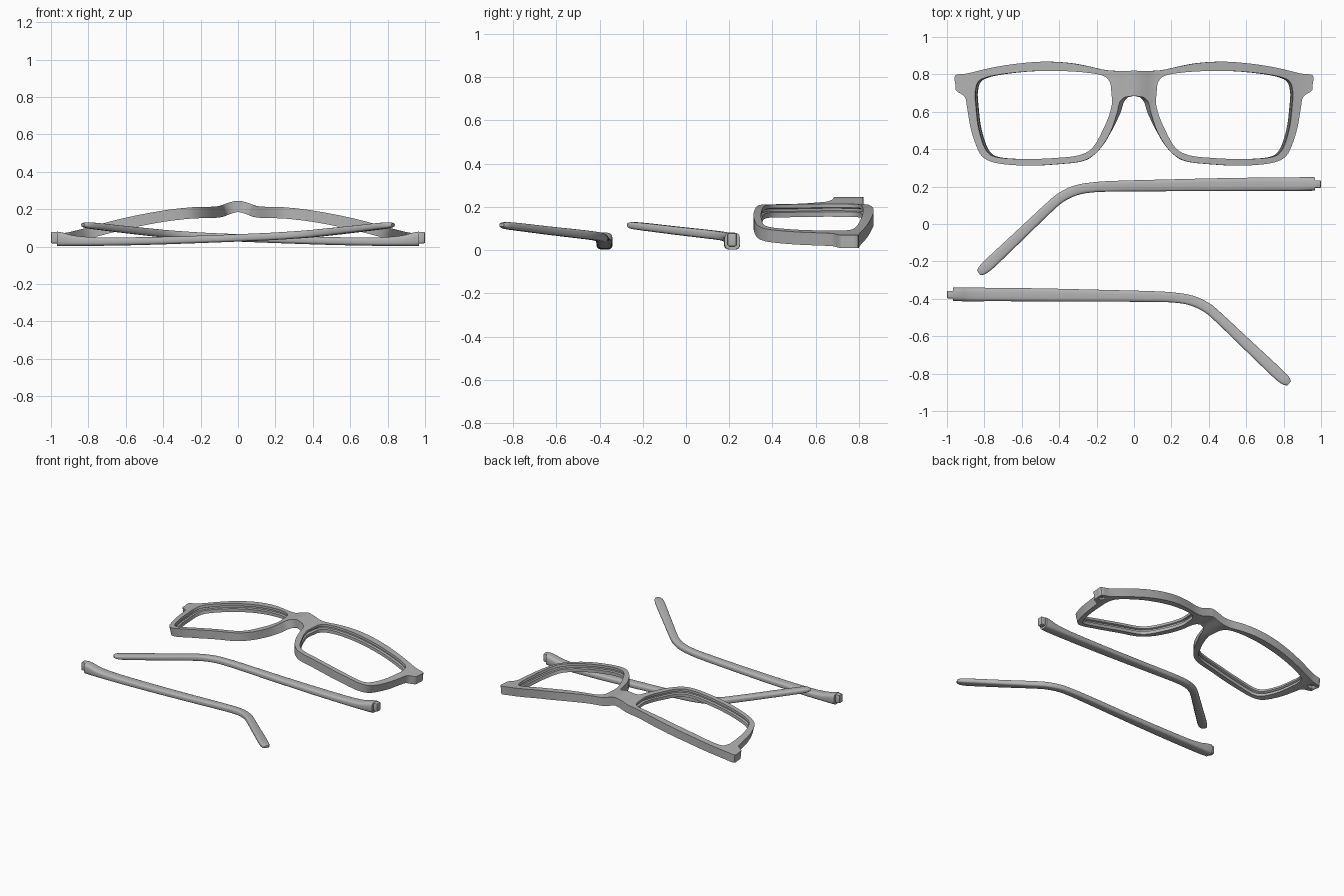
import bpy, bmesh, math
from mathutils import Vector

if "Cube" in bpy.data.objects:
    bpy.data.objects.remove(bpy.data.objects["Cube"])

grey = bpy.data.materials.new("matte_grey")
grey.diffuse_color = (0.45, 0.45, 0.45, 1)
grey.use_nodes = True
grey.node_tree.nodes["Principled BSDF"].inputs["Base Color"].default_value = grey.diffuse_color


def finish(name, bm, angle=35):
    bmesh.ops.recalc_face_normals(bm, faces=bm.faces)
    me = bpy.data.meshes.new(name)
    bm.to_mesh(me)
    bm.free()
    ob = bpy.data.objects.new(name, me)
    bpy.context.collection.objects.link(ob)
    me.materials.append(grey)
    bpy.ops.object.select_all(action='DESELECT')
    ob.select_set(True)
    bpy.context.view_layer.objects.active = ob
    bpy.ops.object.shade_smooth_by_angle(angle=math.radians(angle))
    return ob


def spline(rows, steps):
    """Smooth open curve through rows of numbers of any width."""
    out = []
    for i in range(len(rows) - 1):
        a, b, c, d = (rows[max(i - 1, 0)], rows[i], rows[i + 1],
                      rows[min(i + 2, len(rows) - 1)])
        for k in range(steps):
            t = k / steps
            out.append([0.5 * (2 * q + (r - p) * t + (2 * p - 5 * q + 4 * r - s) * t * t
                               + (3 * q - p - 3 * r + s) * t ** 3)
                        for p, q, r, s in zip(a, b, c, d)])
    out.append(list(rows[-1]))
    return out


def box(name, lo, hi, bevel=0.0):
    bm = bmesh.new()
    bmesh.ops.create_cube(bm, size=1)
    for v in bm.verts:
        v.co = [l + (c + 0.5) * (h - l) for c, l, h in zip(v.co, lo, hi)]
    if bevel:
        bmesh.ops.bevel(bm, geom=bm.edges[:], offset=bevel, segments=2,
                        affect='EDGES', profile=0.5)
    return finish(name, bm)


# Height of the front surface of the frame across its width
ARCH = [(-0.05, 0.235), (0, 0.245), (0.05, 0.235), (0.1, 0.217), (0.15, 0.213),
        (0.25, 0.21), (0.4, 0.193), (0.6, 0.155), (0.75, 0.117), (0.85, 0.09),
        (0.91, 0.076), (0.96, 0.069), (1.0, 0.067)]


def arch(x):
    x = abs(x)
    i = 1
    while i < len(ARCH) - 3 and x > ARCH[i + 1][0]:
        i += 1
    (x0, z0), (x1, z1), (x2, z2), (x3, z3) = ARCH[i - 1:i + 3]
    h, t = x2 - x1, (x - x1) / (x2 - x1)
    m1, m2 = (z2 - z0) / (x2 - x0) * h, (z3 - z1) / (x3 - x1) * h
    return ((2 * t**3 - 3 * t**2 + 1) * z1 + (t**3 - 2 * t**2 + t) * m1
            + (3 * t**2 - 2 * t**3) * z2 + (t**3 - t**2) * m2)


# Half of the frame: outer outline paired with the lens opening (ox, oy, ix, iy)
RIM = [(0, .685, .118, .67), (.04, .682, .118, .65), (.075, .655, .12, .63),
       (.092, .59, .137, .57), (.122, .50, .168, .50), (.168, .42, .205, .43),
       (.22, .365, .245, .388), (.29, .333, .31, .364), (.42, .319, .42, .353),
       (.55, .312, .55, .347), (.67, .317, .67, .35), (.76, .332, .745, .36),
       (.815, .365, .785, .385), (.848, .43, .812, .44), (.875, .52, .835, .53),
       (.892, .62, .846, .63), (.905, .68, .85, .68), (.95, .712, .85, .70),
       (.955, .745, .847, .722), (.955, .795, .84, .75), (.89, .805, .815, .775),
       (.75, .838, .74, .796), (.60, .86, .60, .813), (.47, .868, .47, .819),
       (.34, .86, .34, .816), (.23, .84, .22, .805), (.15, .823, .16, .79),
       (.07, .818, .133, .765), (0, .82, .124, .74)]
THICK, ACROSS = 0.06, 5


def rim_point(ox, oy, ix, iy, u, s):
    x, y = ix + (ox - ix) * u, iy + (oy - iy) * u
    e = 0.004
    slope = (arch(x + e) - arch(x - e)) / (2 * e)
    n = Vector((-slope, 0, 1)).normalized()
    return Vector((x, y, arch(x))) - n * THICK * s


def build_frame():
    bm = bmesh.new()
    rows = spline(RIM, 4)
    first, last = rows[0], rows[-1]
    for t in (0.25, 0.5, 0.75):
        rows.append([a + (b - a) * t for a, b in zip(last, first)])
    rings = []
    for r in rows:
        r[0] = max(r[0], 0)
        g = 0.013 / math.hypot(r[0] - r[2], r[1] - r[3])   # lens groove depth
        prof = [(k / ACROSS, 0) for k in range(ACROSS + 1)]
        prof += [(1 - k / ACROSS, 1) for k in range(ACROSS + 1)]
        prof += [(0, .62), (g, .55), (g, .36), (0, .29)]
        rings.append([bm.verts.new(rim_point(*r, u, s)) for u, s in prof])
    n, m = len(rings), len(rings[0])
    for i in range(n):
        a, b = rings[i], rings[(i + 1) % n]
        for j in range(m):
            if j == ACROSS and abs(a[j].co.x) < 1e-5 and abs(b[j].co.x) < 1e-5:
                continue                                   # open centre seam
            k = (j + 1) % m
            bm.faces.new((a[j], a[k], b[k], b[j]))
    # Mirror to the other side and weld the seam
    bmesh.ops.mirror(bm, geom=bm.verts[:] + bm.edges[:] + bm.faces[:],
                     axis='X', merge_dist=0.0002)
    bmesh.ops.remove_doubles(bm, verts=bm.verts, dist=0.0002)
    return finish("front_frame", bm)


frame = build_frame()

# Hinge slots in the back of both end pieces
for side, name in ((1, "right"), (-1, "left")):
    xs = sorted((side * 0.895, side * 0.935))
    cutter = box(name + "_slot_cutter", (xs[0], .735, -.05), (xs[1], .775, .035))
    cutter.hide_render = True
    cutter.hide_set(True)
    mod = frame.modifiers.new(name + "_slot", 'BOOLEAN')
    mod.operation, mod.object, mod.solver = 'DIFFERENCE', cutter, 'EXACT'

# Temple arm: x, y, z, half width, half height along its path
ARM = [(.968, .214, .042, .036, .039), (.93, .214, .038, .037, .036),
       (.87, .213, .031, .037, .028), (.75, .213, .027, .036, .023),
       (.50, .211, .030, .035, .021), (.20, .207, .039, .032, .02),
       (-.10, .202, .051, .029, .02), (-.22, .196, .057, .027, .02),
       (-.31, .180, .063, .027, .02), (-.39, .142, .069, .027, .02),
       (-.46, .083, .076, .027, .02), (-.60, -.05, .091, .029, .019),
       (-.73, -.173, .106, .031, .018), (-.785, -.225, .112, .030, .017),
       (-.815, -.25, .115, .025, .014), (-.83, -.262, .117, .014, .008)]


def build_arm(name, side, dy):
    bm = bmesh.new()
    path, rings, count = spline(ARM, 4), [], 20
    for i, (x, y, z, w, h) in enumerate(path):
        a, b = path[max(i - 1, 0)], path[min(i + 1, len(path) - 1)]
        t = Vector((b[0] - a[0], b[1] - a[1], 0)).normalized()
        across = Vector((-t.y, t.x, 0))
        ring = []
        for k in range(count):
            c, s = (f(2 * math.pi * (k + .5) / count) for f in (math.cos, math.sin))
            p = Vector((x, y, z)) + across * w * math.copysign(abs(c) ** .6, c)
            p.z += h * math.copysign(abs(s) ** .6, s)
            ring.append(bm.verts.new((p.x * side, p.y + dy, p.z)))
        rings.append(ring)
    for a, b in zip(rings, rings[1:]):
        for k in range(count):
            j = (k + 1) % count
            bm.faces.new((a[k], a[j], b[j], b[k]))
    bm.faces.new(rings[0])
    bm.faces.new(rings[-1])
    finish(name + "_temple_arm", bm)
    # Hinge tab on the front end
    xs = sorted((side * 0.95, side * 1.0))
    box(name + "_hinge_tab", (xs[0], .193 + dy, .018), (xs[1], .233 + dy, .079), .006)


build_arm("right", 1, 0)
build_arm("left", -1, -0.59)
